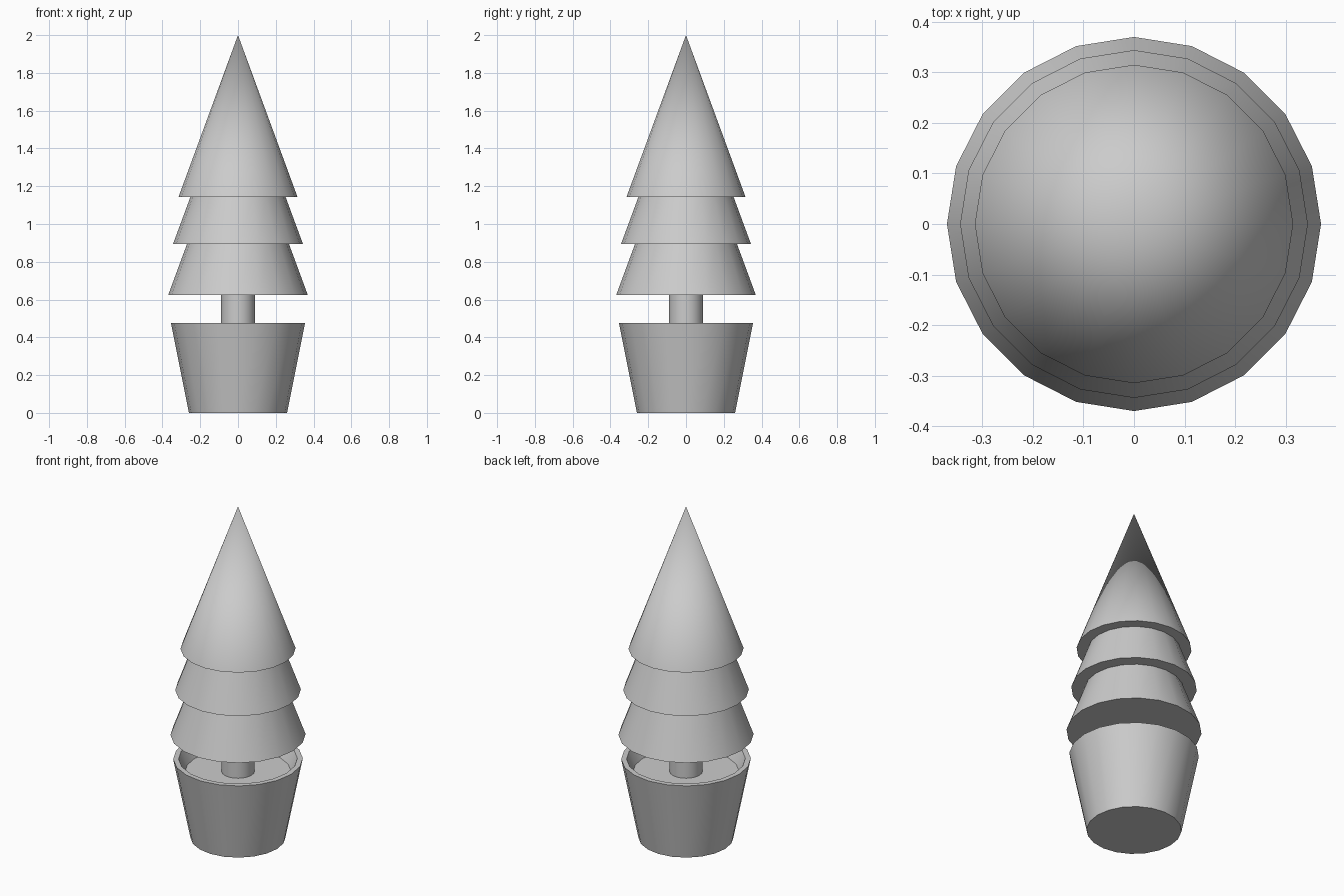
import bpy, bmesh
from math import cos, sin, tau, radians

if "Cube" in bpy.data.objects:
    bpy.data.objects.remove(bpy.data.objects["Cube"])

SIDES = 20


def lathe(name, profile):
    """Spin a (radius, z) profile around z; radius 0 is a tip, open ends are capped."""
    bm = bmesh.new()
    rings = []
    for r, z in profile:
        if r == 0:
            rings.append([bm.verts.new((0, 0, z))] * SIDES)
        else:
            rings.append([bm.verts.new((r * cos(tau * i / SIDES), r * sin(tau * i / SIDES), z))
                          for i in range(SIDES)])
    for a, b in zip(rings, rings[1:]):
        for i in range(SIDES):
            j = (i + 1) % SIDES
            corners = dict.fromkeys((a[i], a[j], b[j], b[i]))
            bm.faces.new(list(corners))
    for (r, _), ring in ((profile[0], rings[0]), (profile[-1], rings[-1])):
        if r > 0:
            bm.faces.new(ring)
    bmesh.ops.recalc_face_normals(bm, faces=bm.faces)
    mesh = bpy.data.meshes.new(name)
    bm.to_mesh(mesh)
    bm.free()
    obj = bpy.data.objects.new(name, mesh)
    bpy.context.collection.objects.link(obj)
    bpy.ops.object.select_all(action='DESELECT')
    obj.select_set(True)
    bpy.context.view_layer.objects.active = obj
    bpy.ops.object.shade_smooth_by_angle(angle=radians(40))
    return obj


# Tapered pot with a rim and a recessed soil surface
lathe("pot", [(0.26, 0), (0.355, 0.477), (0.325, 0.477), (0.29, 0.40)])

# Trunk from the soil into the foliage
lathe("trunk", [(0.09, 0.39), (0.09, 0.64)])

# Three stepped foliage tiers, tapering to a point
lathe("foliage", [(0.37, 0.623), (0.27, 0.894),
                  (0.344, 0.894), (0.252, 1.143),
                  (0.315, 1.143), (0, 2.0)])
